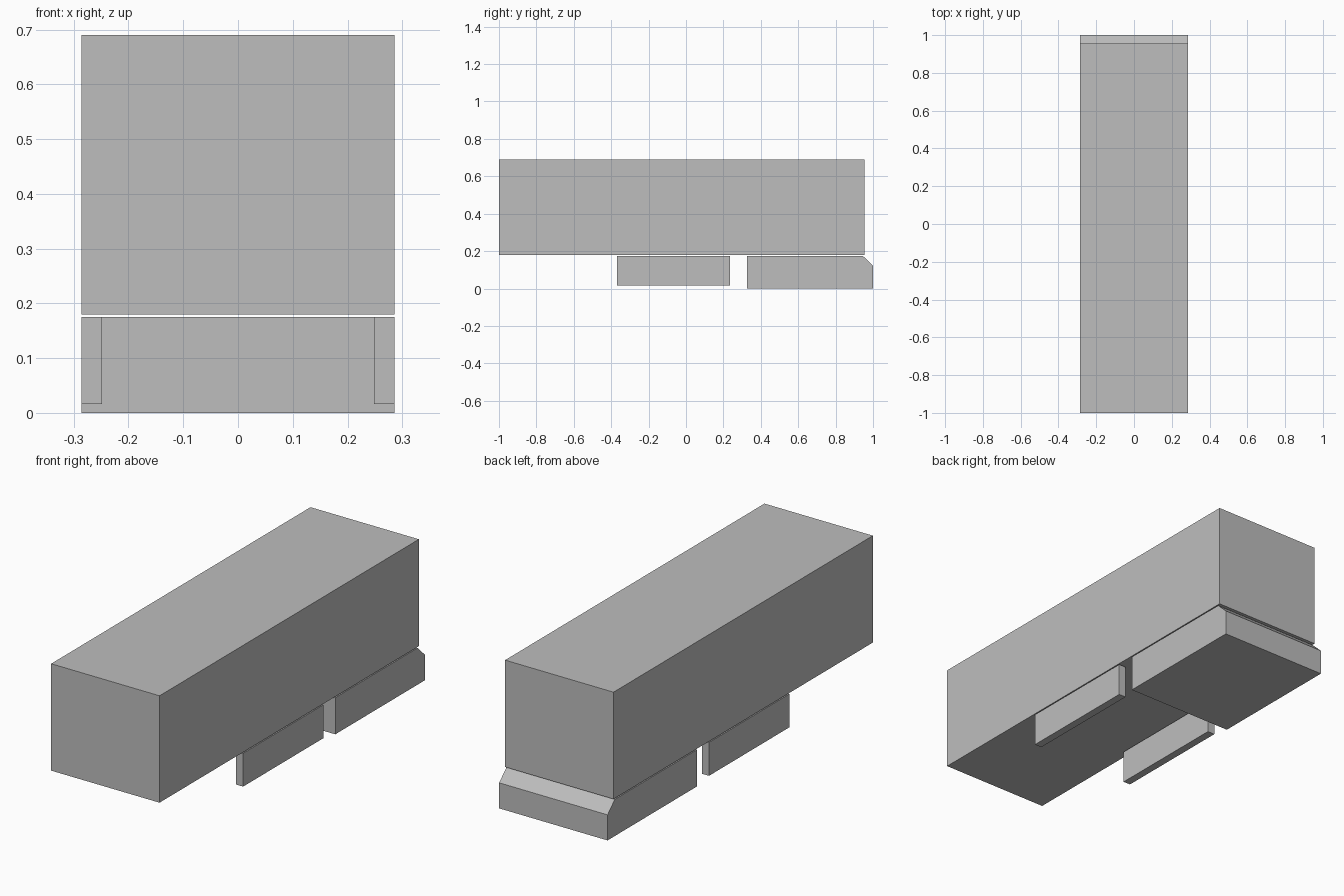
import bpy
import bmesh

cube = bpy.data.objects.get("Cube")
if cube:
    bpy.data.objects.remove(cube, do_unlink=True)

# Single flat colour
grey = bpy.data.materials.new("plain_grey")
grey.use_nodes = True
colour = (0.515, 0.515, 0.515, 1)
grey.diffuse_color = colour
grey.node_tree.nodes["Principled BSDF"].inputs["Base Color"].default_value = colour


def extrude_profile(name, profile, x0, x1):
    """Extrude a closed (y, z) side profile from x0 to x1."""
    bm = bmesh.new()
    face = bm.faces.new([bm.verts.new((x0, y, z)) for y, z in profile])
    result = bmesh.ops.extrude_face_region(bm, geom=[face])
    moved = [v for v in result["geom"] if isinstance(v, bmesh.types.BMVert)]
    bmesh.ops.translate(bm, verts=moved, vec=(x1 - x0, 0, 0))
    bmesh.ops.recalc_face_normals(bm, faces=bm.faces)
    mesh = bpy.data.meshes.new(name)
    bm.to_mesh(mesh)
    bm.free()
    mesh.materials.append(grey)
    obj = bpy.data.objects.new(name, mesh)
    bpy.context.collection.objects.link(obj)
    return obj


def box_profile(y0, y1, z0, z1):
    return [(y0, z0), (y1, z0), (y1, z1), (y0, z1)]


half_width = 0.286
skirt_inner = 0.248
under_top = 0.175

# Long cargo box
extrude_profile("cargo_box", box_profile(-1, 0.955, 0.18, 0.69),
                -half_width, half_width)

# Rear wheel block with a sloped upper back edge
extrude_profile("rear_wheel_block",
                [(0.325, 0), (1, 0), (1, 0.122), (0.945, under_top), (0.325, under_top)],
                -half_width, half_width)

# Side skirts under the middle of the box
for side, sign in (("left", 1), ("right", -1)):
    extrude_profile(side + "_side_skirt", box_profile(-0.37, 0.235, 0.016, under_top),
                    sign * skirt_inner, sign * half_width)
